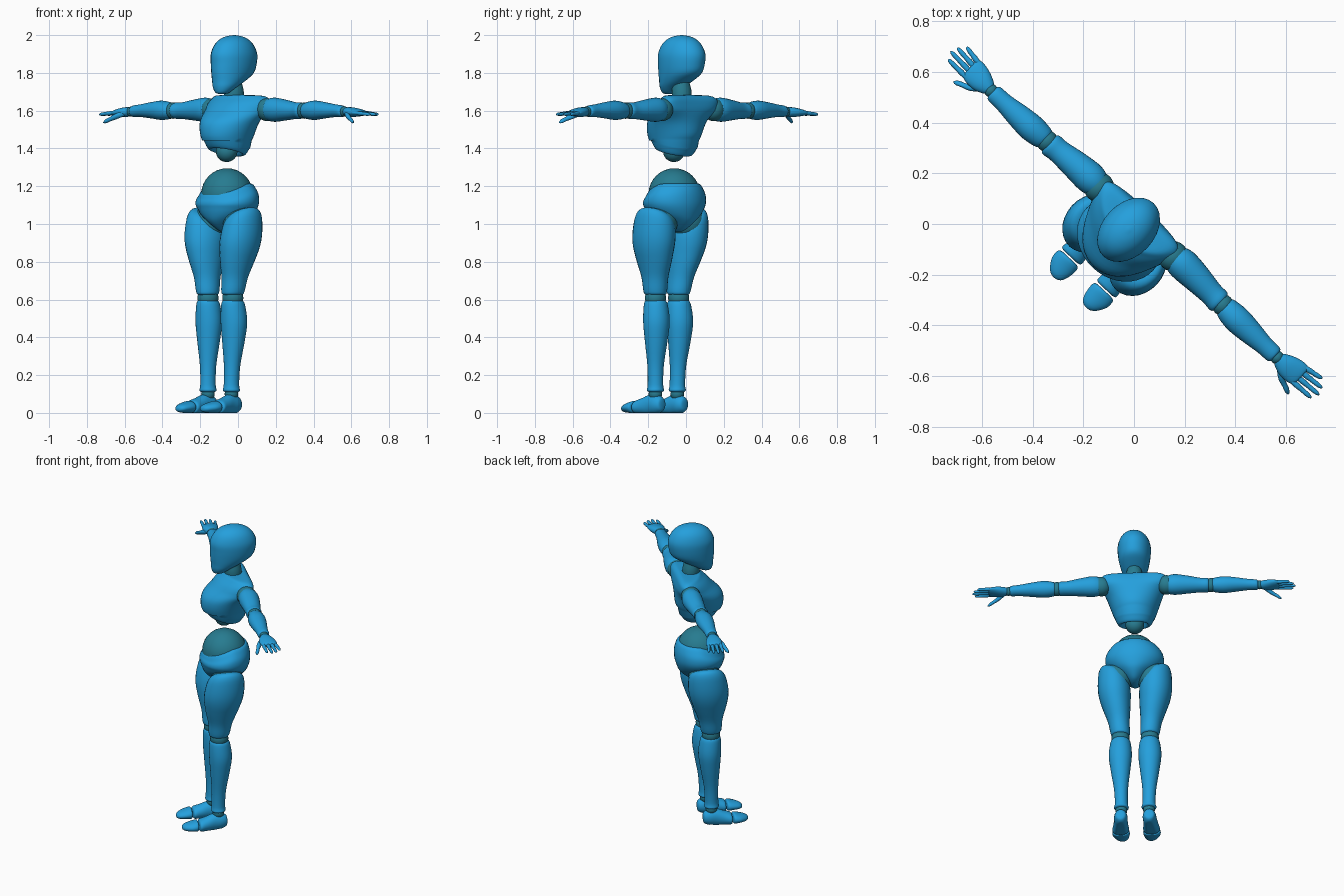
import bpy, bmesh, math
from mathutils import Matrix, Vector

TURN = Matrix.Rotation(math.radians(-43), 4, 'Z')   # whole figure is turned on the spot


def material(name, rgb):
    m = bpy.data.materials.new(name)
    m.diffuse_color = (*rgb, 1)
    return m


BLUE = material("bright_blue", (0.018, 0.35, 0.72))
TEAL = material("joint_teal", (0.02, 0.20, 0.28))


def finish(bm, name, mat):
    bmesh.ops.recalc_face_normals(bm, faces=bm.faces)
    bmesh.ops.transform(bm, matrix=TURN, verts=bm.verts)
    me = bpy.data.meshes.new(name)
    bm.to_mesh(me)
    bm.free()
    me.materials.append(mat)
    ob = bpy.data.objects.new(name, me)
    bpy.context.collection.objects.link(ob)
    bpy.ops.object.select_all(action='DESELECT')
    ob.select_set(True)
    bpy.context.view_layer.objects.active = ob
    bpy.ops.object.shade_smooth_by_angle(angle=math.radians(50))


def spline(rings, sub):
    """Catmull-Rom resampling of the cross-section list."""
    out, n = [], len(rings)
    for i in range(n - 1):
        p = [rings[max(0, min(n - 1, i + k))] for k in (-1, 0, 1, 2)]
        for j in range(sub):
            t = j / sub
            out.append([0.5 * (2 * b + (c - a) * t + (2 * a - 5 * b + 4 * c - d) * t * t
                               + (3 * b - a - 3 * c + d) * t ** 3) for a, b, c, d in zip(*p)])
    return out + [list(rings[-1])]


def loft(name, rings, axis='Z', side=1, mat=BLUE, n=28, sub=4, warp=None):
    """Rings are (position along axis, centre 1, centre 2, radius 1, radius 2)."""
    bm = bmesh.new()
    loops = []
    for t, c1, c2, r1, r2 in spline(rings, sub):
        loop = []
        for k in range(n):
            a = 2 * math.pi * k / n
            p, q = c1 + max(r1, .002) * math.cos(a), c2 + max(r2, .002) * math.sin(a)
            v = Vector({'X': (t, p, q), 'Y': (p, t, q), 'Z': (p, q, t)}[axis])
            if warp:
                v = warp(v)
            v.x *= side
            loop.append(bm.verts.new(v))
        loops.append(loop)
    for A, B in zip(loops, loops[1:]):
        for k in range(n):
            bm.faces.new((A[k], A[(k + 1) % n], B[(k + 1) % n], B[k]))
    bm.faces.new(loops[0])
    bm.faces.new(loops[-1])
    finish(bm, name, mat)


def ball(name, centre, r, side=1, scale=(1, 1, 1)):
    bm = bmesh.new()
    bmesh.ops.create_uvsphere(bm, u_segments=28, v_segments=16, radius=r)
    bmesh.ops.scale(bm, vec=scale, verts=bm.verts)
    bmesh.ops.translate(bm, vec=(centre[0] * side, centre[1], centre[2]), verts=bm.verts)
    finish(bm, name, TEAL)


# Head and neck
loft("head", [(1.688, 0, -.125, .012, .012), (1.695, 0, -.122, .036, .036), (1.725, 0, -.103, .062, .065),
              (1.76, 0, -.07, .08, .10), (1.80, 0, -.042, .093, .132), (1.85, 0, -.033, .101, .142),
              (1.90, 0, -.031, .102, .143), (1.945, 0, -.031, .089, .122), (1.975, 0, -.031, .067, .091),
              (1.993, 0, -.031, .037, .05), (2.0, 0, -.031, .004, .004)])
loft("neck", [(1.64, 0, -.03, .05, .05), (1.67, 0, -.03, .052, .053), (1.71, 0, -.032, .051, .052),
              (1.76, 0, -.035, .04, .042)], mat=TEAL)


# Torso, with the shoulders swept back and a hollow under the ribs
def sweep(v):
    k = max(0, min(1, (v.z - 1.48) / .12))
    v.y += k * .045 * min(1, (v.x / .19) ** 2)
    if v.z < 1.44:
        v.z -= .25 * (v.y + .09)        # back hem hangs lower than the front
    return v


loft("torso", [(1.46, 0, -.085, .03, .03), (1.42, 0, -.085, .06, .06), (1.385, 0, -.087, .083, .08),
               (1.385, 0, -.088, .1, .098), (1.42, 0, -.088, .118, .122), (1.47, 0, -.083, .137, .148),
               (1.54, 0, -.075, .165, .148), (1.60, 0, -.045, .198, .122), (1.64, 0, -.03, .205, .1),
               (1.665, 0, -.02, .19, .08), (1.68, 0, -.02, .15, .062), (1.682, 0, -.025, .05, .045)],
     n=40, warp=sweep)
ball("waist_ball", (0, -.088, 1.385), .057)


# Pelvis with a dipping front rim, belly dome inside
def dip(v):
    k = max(0, min(1, (v.z - 1.09) / .09))
    f = max(0, min(1, (-.06 - v.y) / .15))
    v.z -= .05 * k * f
    return v


ball("belly_dome", (0, -.085, 1.158), .137)
loft("pelvis", [(.957, 0, -.08, .015, .03), (.97, 0, -.08, .035, .07), (1.01, 0, -.082, .085, .118),
                (1.05, 0, -.083, .14, .14), (1.10, 0, -.083, .176, .153), (1.15, 0, -.083, .178, .153),
                (1.19, 0, -.083, .156, .144), (1.212, 0, -.083, .135, .13), (1.212, 0, -.083, .11, .11)],
     n=40, warp=dip)


# Thigh tops slope down towards the crotch
def slope(v):
    v.z += .5 * (v.x - .13) * max(0, min(1, (v.z - .85) / .15))
    return v


def flat(v):
    v.z = max(v.z, 0)
    return v


for s, tag in ((1, "left"), (-1, "right")):
    # Leg
    ball(f"{tag}_hip_joint", (.108, -.092, 1.01), .097, s)
    loft(f"{tag}_thigh", [(1.065, .125, -.1, .02, .03), (1.06, .125, -.1, .06, .075),
                          (1.035, .125, -.102, .088, .105), (.98, .127, -.108, .1, .12),
                          (.90, .126, -.117, .1, .122), (.81, .113, -.125, .084, .103),
                          (.72, .1, -.132, .066, .076), (.65, .092, -.137, .06, .066),
                          (.628, .09, -.138, .052, .058), (.622, .09, -.138, .03, .03)], side=s, warp=slope)
    ball(f"{tag}_knee_joint", (.09, -.137, .608), .056, s)
    loft(f"{tag}_shin", [(.602, .09, -.137, .03, .03), (.594, .09, -.137, .053, .054),
                         (.565, .09, -.134, .064, .065), (.48, .091, -.129, .071, .07),
                         (.38, .09, -.132, .06, .06), (.25, .087, -.139, .043, .044),
                         (.15, .085, -.142, .04, .042), (.118, .085, -.142, .045, .045),
                         (.108, .085, -.142, .025, .025)], side=s)
    ball(f"{tag}_ankle_joint", (.085, -.142, .1), .036, s)
    loft(f"{tag}_foot", [(-.088, .088, .045, .012, .018), (-.095, .088, .045, .03, .036),
                         (-.125, .088, .045, .041, .05), (-.17, .09, .043, .042, .055),
                         (-.22, .093, .035, .047, .045), (-.258, .095, .03, .051, .037),
                         (-.266, .095, .03, .035, .025)], axis='Y', side=s, warp=flat)
    loft(f"{tag}_toes", [(-.272, .095, .03, .035, .025), (-.28, .095, .03, .052, .034),
                         (-.315, .095, .028, .052, .028), (-.35, .09, .024, .037, .021),
                         (-.366, .088, .022, .02, .012), (-.37, .088, .022, .004, .004)],
         axis='Y', side=s, warp=flat)

    # Arm
    ball(f"{tag}_shoulder_joint", (.2, .012, 1.605), .06, s)
    loft(f"{tag}_upper_arm", [(.195, .014, 1.605, .03, .035), (.203, .014, 1.605, .05, .053),
                              (.25, .015, 1.605, .063, .064), (.33, .013, 1.603, .057, .055),
                              (.41, .008, 1.6, .048, .044), (.45, .005, 1.6, .049, .043),
                              (.463, .005, 1.6, .04, .035), (.466, .005, 1.6, .02, .02)], 'X', s)
    ball(f"{tag}_elbow_joint", (.475, .005, 1.6), .043, s)
    loft(f"{tag}_forearm", [(.484, .004, 1.6, .025, .025), (.488, .004, 1.6, .044, .041),
                            (.55, .002, 1.602, .054, .051), (.62, .001, 1.602, .049, .044),
                            (.7, 0, 1.6, .038, .034), (.75, 0, 1.597, .036, .031),
                            (.763, 0, 1.596, .028, .025), (.766, 0, 1.596, .012, .012)], 'X', s)
    ball(f"{tag}_wrist_joint", (.772, 0, 1.595), .027, s)

    # Hand
    loft(f"{tag}_palm", [(.778, .001, 1.594, .016, .014), (.783, .001, 1.594, .028, .023),
                         (.82, .003, 1.592, .045, .026), (.86, .007, 1.59, .051, .021),
                         (.888, .01, 1.588, .046, .015), (.895, .01, 1.588, .03, .008)], 'X', s, n=20)
    for name, y0, y1, tip in (("index", -.028, -.025, .98), ("middle", -.002, .005, .995),
                              ("ring", .023, .033, .985), ("little", .045, .06, .96)):
        rings = []
        for f, r in ((0, .01), (.3, .0115), (.5, .0095), (.75, .0095), (.93, .007), (1, .002)):
            rings.append((.878 + f * (tip - .878), y0 + f * (y1 - y0), 1.588 - .008 * f, r, r))
        loft(f"{tag}_{name}_finger", rings, 'X', s, n=10, sub=2)
    loft(f"{tag}_thumb", [(.8, -.02, 1.585, .012, .012), (.835, -.043, 1.572, .016, .016),
                          (.865, -.058, 1.557, .011, .012), (.89, -.068, 1.545, .011, .011),
                          (.905, -.074, 1.537, .003, .003)], 'X', s, n=12, sub=3)
